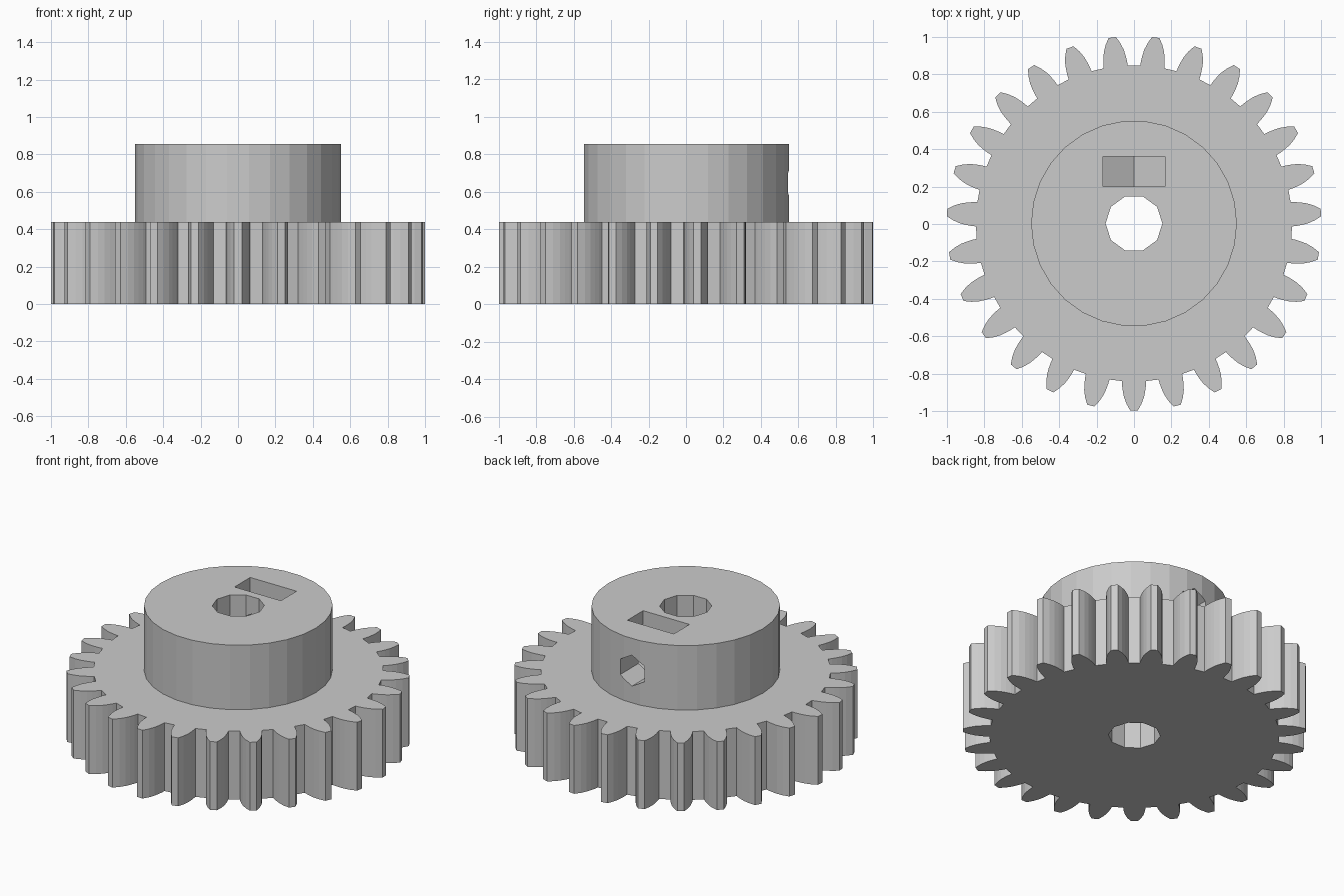
import bpy
import bmesh
from math import sin, cos, pi, radians

cube = bpy.data.objects.get("Cube")
if cube:
    bpy.data.objects.remove(cube, do_unlink=True)

TEETH = 27
CENTRE_Y = 0.003
WHEEL_TOP, HUB_TOP = 0.44, 0.855
SCREW_Z = 0.647

grey = bpy.data.materials.new("plain grey")
grey.use_nodes = True
grey.diffuse_color = (0.6, 0.6, 0.6, 1)
grey.node_tree.nodes["Principled BSDF"].inputs["Base Color"].default_value = (0.6, 0.6, 0.6, 1)


def prism(name, outline, low, high, along_y=False):
    """Extrude a 2D outline along z, or an x-z outline along y."""
    def place(a, b, t):
        return (a, CENTRE_Y + t, b) if along_y else (a, CENTRE_Y + b, t)
    bm = bmesh.new()
    base = [bm.verts.new(place(a, b, low)) for a, b in outline]
    top = [bm.verts.new(place(a, b, high)) for a, b in outline]
    bm.faces.new(base)
    bm.faces.new(top)
    for i in range(len(base)):
        j = (i + 1) % len(base)
        bm.faces.new((base[i], base[j], top[j], top[i]))
    bmesh.ops.recalc_face_normals(bm, faces=bm.faces)
    mesh = bpy.data.meshes.new(name)
    bm.to_mesh(mesh)
    bm.free()
    mesh.materials.append(grey)
    obj = bpy.data.objects.new(name, mesh)
    bpy.context.collection.objects.link(obj)
    return obj


def ring(sides, radius, start=0.0, height=0.0):
    """Regular polygon outline."""
    angles = [start + 2 * pi * i / sides for i in range(sides)]
    return [(radius * cos(a), height + radius * sin(a)) for a in angles]


def cut(obj, cutters):
    """Subtract the cutters and bake the result."""
    for cutter in cutters:
        cutter.hide_render = True
        mod = obj.modifiers.new("cut", 'BOOLEAN')
        mod.operation = 'DIFFERENCE'
        mod.solver = 'EXACT'
        mod.object = cutter
    bpy.context.view_layer.update()
    graph = bpy.context.evaluated_depsgraph_get()
    baked = bpy.data.meshes.new_from_object(obj.evaluated_get(graph))
    obj.modifiers.clear()
    obj.data = baked


# Tooth flank: radius and half angle in degrees, from root to tip
flank = [(0.845, 4.4), (0.87, 4.2), (0.90, 3.8), (0.93, 3.3), (0.965, 2.4), (1.001, 1.15)]
tooth = [(r, -a) for r, a in flank] + [(r, a) for r, a in reversed(flank)]
gear_outline = []
for i in range(TEETH):
    middle = -pi / 2 + 2 * pi * i / TEETH
    for r, a in tooth:
        angle = middle + radians(a)
        gear_outline.append((r * cos(angle), r * sin(angle)))

toothed_wheel = prism("toothed_wheel", gear_outline, 0, WHEEL_TOP)
hub = prism("hub", ring(30, 0.55), WHEEL_TOP, HUB_TOP)

# Shaft bore, set screw hole and captive nut slot with a pointed floor
bore = prism("bore_cutter", ring(10, 0.152), -0.1, 1)
screw = prism("screw_cutter", ring(6, 0.1, pi / 2, SCREW_Z), 0.05, 0.7, True)
half = 0.165
shoulder = SCREW_Z - 0.095
slot_outline = [(-half, 1), (-half, shoulder), (0, SCREW_Z - 0.19), (half, shoulder), (half, 1)]
slot = prism("nut_slot_cutter", slot_outline, 0.197, 0.357, True)

cut(toothed_wheel, [bore])
cut(hub, [bore, screw, slot])
for cutter in (bore, screw, slot):
    bpy.data.objects.remove(cutter, do_unlink=True)
